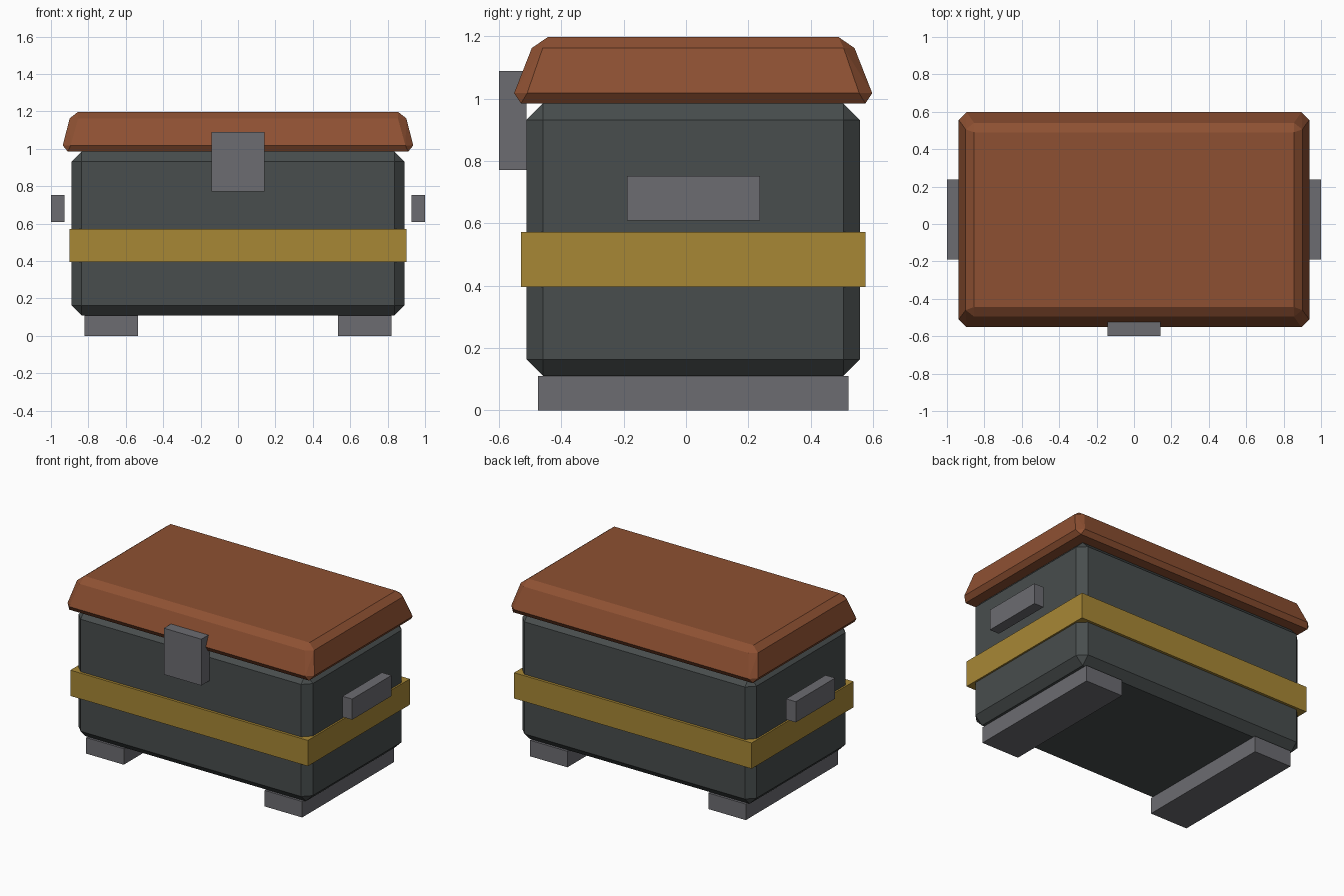
import bpy, bmesh
from itertools import product

if "Cube" in bpy.data.objects:
    bpy.data.objects.remove(bpy.data.objects["Cube"])

YC = 0.023  # depth centre of the chest


def material(name, rgb):
    m = bpy.data.materials.new(name)
    m.diffuse_color = (*rgb, 1)
    m.use_nodes = True
    m.node_tree.nodes["Principled BSDF"].inputs["Base Color"].default_value = m.diffuse_color
    return m


slate = material("dark slate", (0.065, 0.075, 0.075))
brown = material("red brown", (0.27, 0.081, 0.032))
gold = material("dull gold", (0.39, 0.245, 0.036))
metal = material("grey metal", (0.15, 0.15, 0.165))


def finish(name, bm, mat):
    bmesh.ops.recalc_face_normals(bm, faces=bm.faces)
    me = bpy.data.meshes.new(name)
    bm.to_mesh(me)
    bm.free()
    me.materials.append(mat)
    ob = bpy.data.objects.new(name, me)
    bpy.context.collection.objects.link(ob)
    return ob


def box(name, x, y, z, mat):
    bm = bmesh.new()
    bmesh.ops.create_cube(bm, size=1)
    for v in bm.verts:
        v.co = [(a + b) / 2 + c * (b - a) for (a, b), c in zip((x, y, z), v.co)]
    return finish(name, bm, mat)


def chamfered(name, corners, mat):
    """Faceted block: hull of (half width, half depth, height) corner rings."""
    bm = bmesh.new()
    for (hx, hy, z), sx, sy in product(corners, (-1, 1), (-1, 1)):
        bm.verts.new((sx * hx, YC + sy * hy, z))
    bmesh.ops.convex_hull(bm, input=bm.verts[:])
    bmesh.ops.dissolve_limit(bm, angle_limit=0.02, verts=bm.verts[:], edges=bm.edges[:])
    return finish(name, bm, mat)


# Chest body with evenly chamfered edges
W, D, C, Z0, Z1 = 0.89, 0.535, 0.053, 0.11, 0.985
chamfered("body", [(W - C, D - C, Z0), (W - C, D, Z0 + C), (W, D - C, Z0 + C),
                   (W - C, D, Z1 - C), (W, D - C, Z1 - C), (W - C, D - C, Z1)], slate)

# Tapered lid with chamfered edges
chamfered("lid", [(0.91, 0.553, 0.985), (0.895, 0.575, 1.018), (0.937, 0.533, 1.018),
                  (0.855, 0.518, 1.163), (0.90, 0.483, 1.163), (0.855, 0.467, 1.198)], brown)

# Band around the middle
box("band", (-0.902, 0.902), (-0.53, 0.576), (0.395, 0.572), gold)

# Front latch
box("latch", (-0.142, 0.142), (-0.60, -0.512), (0.772, 1.09), metal)

# Runner feet and side handles on both sides
for side, s in (("left", -1), ("right", 1)):
    box(side + "_foot", sorted((s * 0.535, s * 0.82)), (-0.475, 0.522), (0, 0.11), metal)
    box(side + "_handle", sorted((s * 0.927, s * 1.0)), (-0.19, 0.237), (0.61, 0.752), metal)
